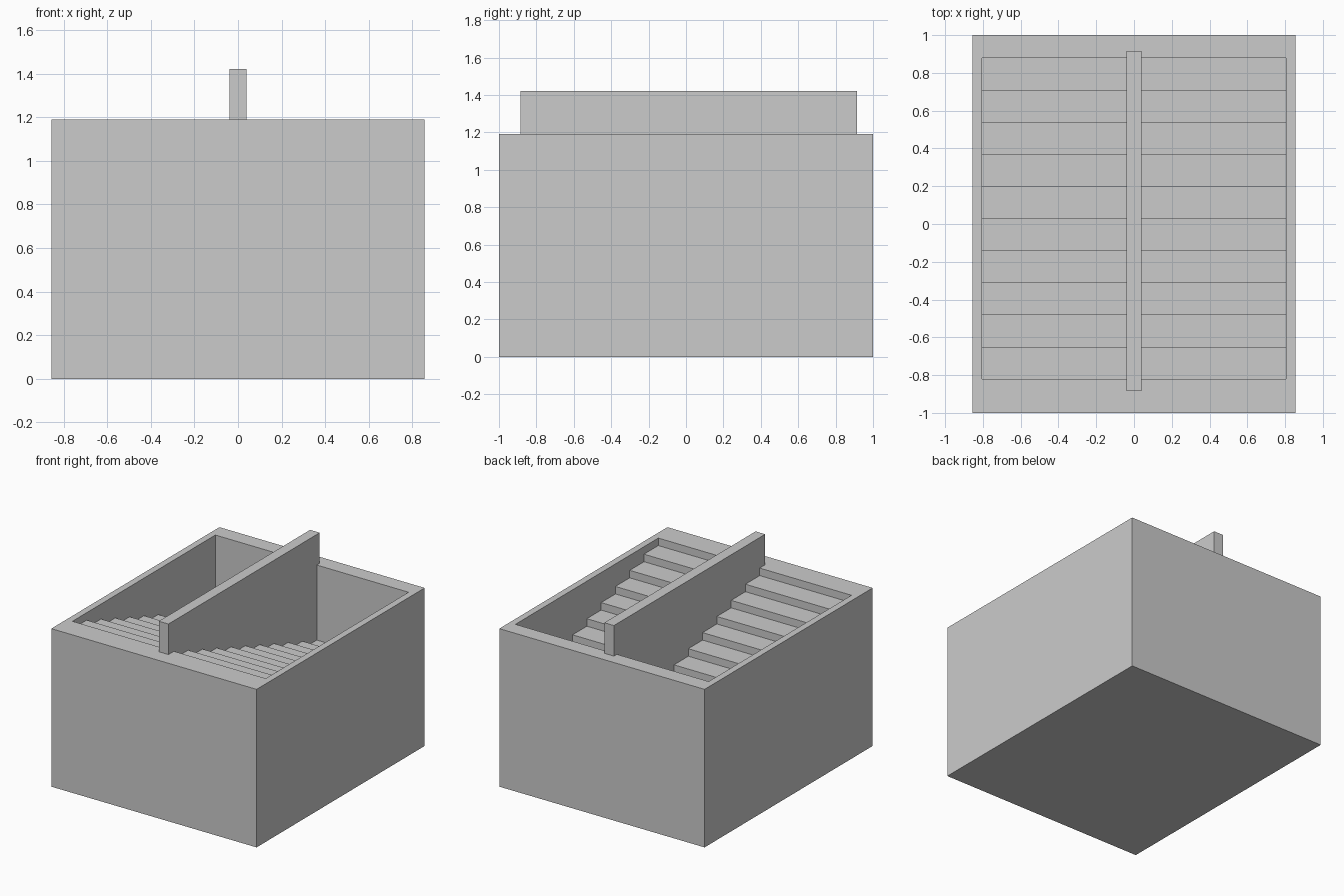
import bpy, bmesh

if "Cube" in bpy.data.objects:
    bpy.data.objects.remove(bpy.data.objects["Cube"])

TOP = 1.19            # rim height
RISE, TREADS = 0.0565, 10
Y_FRONT, Y_BACK = -0.82, 0.88
RUN = (Y_BACK - Y_FRONT) / TREADS


def extrude_profile(name, profile, half_width):
    """Extrude a (y, z) outline along x, centred on x = 0."""
    bm = bmesh.new()
    face = bm.faces.new([bm.verts.new((-half_width, y, z)) for y, z in profile])
    res = bmesh.ops.extrude_face_region(bm, geom=[face])
    verts = [v for v in res["geom"] if isinstance(v, bmesh.types.BMVert)]
    bmesh.ops.translate(bm, verts=verts, vec=(2 * half_width, 0, 0))
    bmesh.ops.recalc_face_normals(bm, faces=bm.faces)
    mesh = bpy.data.meshes.new(name)
    bm.to_mesh(mesh)
    bm.free()
    ob = bpy.data.objects.new(name, mesh)
    bpy.context.collection.objects.link(ob)
    return ob


def rect(y0, y1, z0, z1):
    return [(y0, z0), (y1, z0), (y1, z1), (y0, z1)]


# Outer block
block = extrude_profile("stair_block", rect(-1, 1, 0, TOP), 0.855)

# Stepped cavity, descending from the front to the back
steps = [(Y_BACK, TOP + 0.1), (Y_FRONT, TOP + 0.1)]
for i in range(TREADS):
    z = TOP - RISE * (i + 1)
    steps += [(Y_FRONT + RUN * i, z), (Y_FRONT + RUN * (i + 1), z)]
cutter = extrude_profile("stair_cutter", steps, 0.805)
cutter.hide_render = True
cutter.hide_viewport = False
cutter.display_type = 'WIRE'

cut = block.modifiers.new("stairwell", 'BOOLEAN')
cut.operation = 'DIFFERENCE'
cut.solver = 'EXACT'
cut.object = cutter

# Central dividing wall, standing on the treads and overlapping both rims
extrude_profile("divider_wall", rect(-0.885, 0.915, 0.55, 1.42), 0.04)
